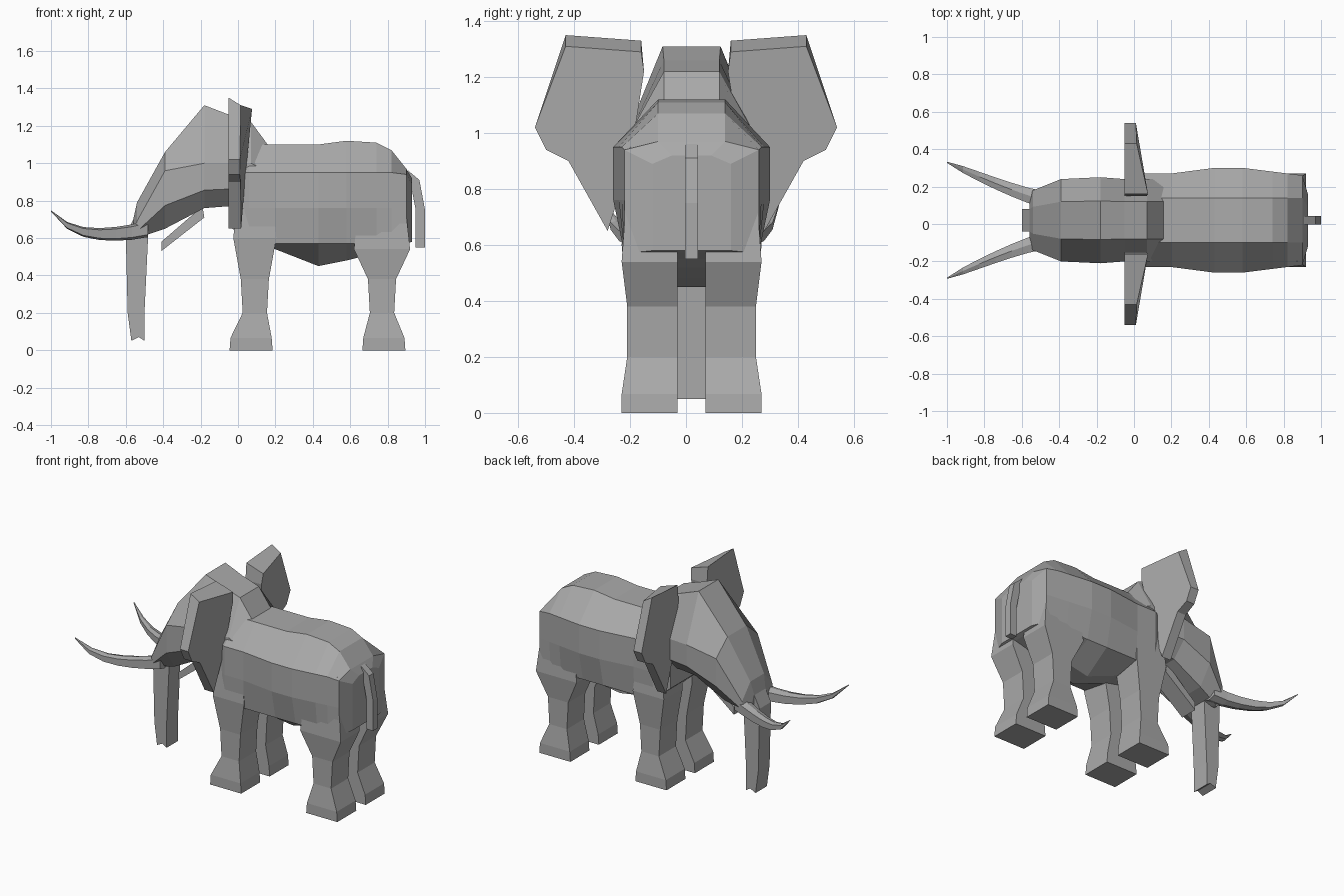
import bpy
import bmesh

cube = bpy.data.objects.get("Cube")
if cube:
    bpy.data.objects.remove(cube)

MIDDLE = 0.02        # y of the plane of symmetry of the body
SHOULDER_Z = 0.95    # height of the crease along the flank
BELLY_Z = 0.57       # height where the flank turns under
CROWN = 0.12         # half width of the flat back
SIDES = {"left": -1, "right": 1}

grey = bpy.data.materials.new("elephant grey")
grey.use_nodes = True
colour = (0.4, 0.4, 0.4, 1)
grey.diffuse_color = colour
grey.node_tree.nodes["Principled BSDF"].inputs["Base Color"].default_value = colour


def loft(name, rings):
    """Skin a row of equal rings of points and cap both ends, flat shaded."""
    bm = bmesh.new()
    loops = [[bm.verts.new(point) for point in ring] for ring in rings]
    for first, second in zip(loops, loops[1:]):
        for i in range(len(first)):
            bm.faces.new((first[i - 1], first[i], second[i], second[i - 1]))
    bm.faces.new(loops[0])
    bm.faces.new(loops[-1])
    bmesh.ops.recalc_face_normals(bm, faces=bm.faces)
    mesh = bpy.data.meshes.new(name)
    bm.to_mesh(mesh)
    bm.free()
    mesh.materials.append(grey)
    part = bpy.data.objects.new(name, mesh)
    bpy.context.collection.objects.link(part)


def section(x, half):
    """Closed cross-section from (half width, height) pairs, top to bottom."""
    right = [(x, MIDDLE + width, z) for width, z in half]
    left = [(x, MIDDLE - width, z) for width, z in reversed(half)]
    return right + left


def slab(name, profile, half_width):
    """Side profile of (x, z) points given an even width."""
    loft(name, [[(x, MIDDLE + side * half_width, z) for x, z in profile]
                for side in SIDES.values()])


def body_section(x, top, flank, belly):
    shoulder = min(SHOULDER_Z, top - 0.03)
    waist = (SHOULDER_Z + BELLY_Z) / 2
    under = max(BELLY_Z, belly)
    return section(x, [(min(CROWN, flank / 2), top), (flank, shoulder),
                       (flank, waist), (min(flank, 0.24), under),
                       (CROWN / 2, belly)])


def head_section(x, top, width, jaw):
    cheek = min(top - 0.1, 1)
    lip = jaw + (cheek - jaw) * 0.4
    return section(x, [(width * 0.45, top), (width, cheek),
                       (width, lip), (width * 0.6, jaw)])


def leg(name, side, foot_x, ankle_x, hip_z, hip_length):
    """Square leg: flared foot, thin ankle, knee, then a broad hip."""
    ankle_z, knee_z = 0.2, 0.38
    shape = [(0, foot_x, 0.23, 0.25), (ankle_z / 3, foot_x, 0.22, 0.25),
             (ankle_z, ankle_x, 0.13, 0.23), (knee_z, ankle_x, 0.15, 0.23),
             (hip_z, ankle_x, hip_length, 0.25),
             (SHOULDER_Z, ankle_x, hip_length * 0.7, 0.22)]
    inner = 0.05
    rings = []
    for z, x, length, outer in shape:
        front, back = x - length / 2, x + length / 2
        corners = ((front, inner), (back, inner), (back, outer), (front, outer))
        rings.append([(cx, MIDDLE + side * cy, z) for cx, cy in corners])
    loft(name, rings)


def tusk(name, side, steps=6):
    """Hexagonal tusk that spreads outward and curls up toward the tip."""
    hexagon = ((1, 0.7), (0, 1), (-1, 0.7), (-1, -0.7), (0, -1), (1, -0.7))
    rings = []
    for step in range(steps + 1):
        t = step / steps
        x = -0.48 - 0.52 * t
        y = 0.11 + 0.2 * t ** 1.2
        z = 0.615 + 0.13 * t ** 5 + 0.035 * (1 - t) ** 4
        radius = max(0.003, 0.045 * (1 - t) ** 0.5)
        rings.append([(x, MIDDLE + side * (y + across * radius), z + up * radius)
                      for across, up in hexagon])
    loft(name, rings)


def ear(name, side):
    """Flat front face; the back face thickens toward the upper root."""
    front_x, rim_x, rim_y, bottom_z = -0.05, 0.01, 0.45, 0.5
    outline = [(0.15, 1.22), (0.16, 1.33), (0.43, 1.35), (0.54, 1.02),
               (0.5, 0.94), (0.42, 0.9), (0.28, 0.65), (0.2, 0.9)]
    front, back = [], []
    for y, z in outline:
        root = max(0, rim_y - y) * (z - bottom_z)
        drop = 0.04 if z > 1.3 else 0
        front.append((front_x, side * y, z))
        back.append((rim_x + root * 0.27, side * y, z - drop))
    loft(name, [front, back])


# Body, from chest to rump: x, top, half width, belly
loft("body", [body_section(*row) for row in (
    (-0.04, 1, 0.2, 0.66),
    (0.06, 1.1, 0.25, 0.57),
    (0.2, 1.1, 0.25, 0.54),
    (0.43, 1.1, 0.28, 0.45),
    (0.58, 1.12, 0.28, 0.48),
    (0.74, 1.11, 0.26, 0.52),
    (0.82, 1.07, 0.25, 0.55),
    (0.9, 0.97, 0.24, 0.57),
    (0.93, 0.92, 0.14, 0.58),
)])

# Head, from muzzle to neck: x, top, half width, jaw
loft("head", [head_section(*row) for row in (
    (-0.56, 0.7, 0.13, 0.6),
    (-0.54, 0.79, 0.16, 0.6),
    (-0.39, 1.06, 0.22, 0.65),
    (-0.18, 1.31, 0.23, 0.76),
    (-0.05, 1.26, 0.22, 0.77),
    (0.07, 1.22, 0.22, 0.75),
    (0.21, 1.03, 0.22, 0.8),
)])

# Trunk with a notched tip, lower jaw and tail
slab("trunk", [(-0.56, 0.7), (-0.48, 0.62), (-0.5, 0.2), (-0.5, 0.05),
               (-0.53, 0.07), (-0.57, 0.05), (-0.59, 0.2), (-0.6, 0.62)], 0.06)
slab("lower_jaw", [(-0.19, 0.77), (-0.41, 0.58), (-0.41, 0.53), (-0.18, 0.71)], 0.06)
slab("tail", [(0.91, 0.96), (0.97, 0.91), (1, 0.75), (1, 0.55),
              (0.95, 0.55), (0.95, 0.75)], 0.023)

# Paired parts
for label, side in SIDES.items():
    leg(f"{label}_front_leg", side, foot_x=0.07, ankle_x=0.09, hip_z=0.6, hip_length=0.23)
    leg(f"{label}_hind_leg", side, foot_x=0.78, ankle_x=0.77, hip_z=0.54, hip_length=0.3)
    tusk(f"{label}_tusk", side)
    ear(f"{label}_ear", side)
